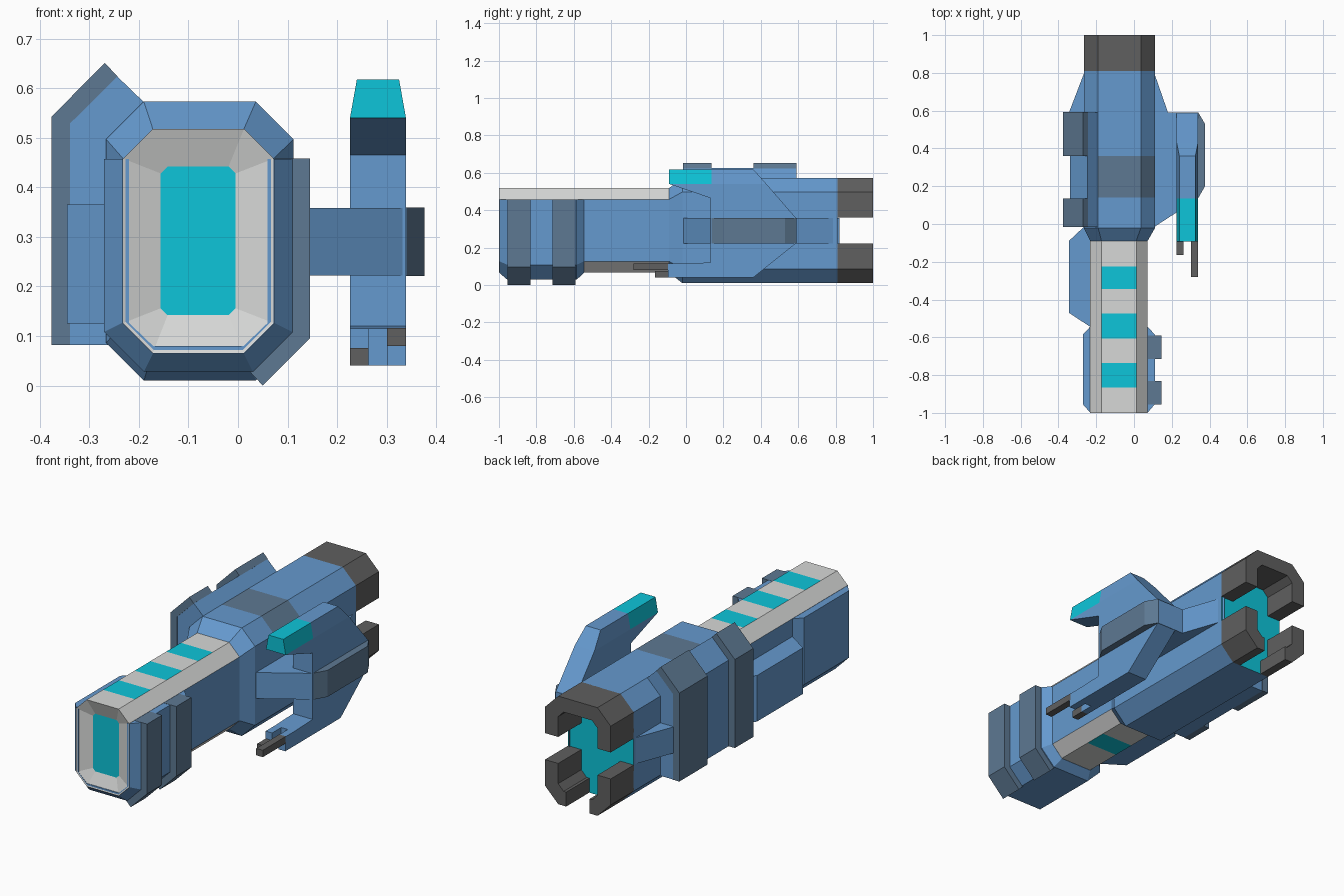
import bpy, bmesh
from mathutils import Vector

if "Cube" in bpy.data.objects:
    bpy.data.objects.remove(bpy.data.objects["Cube"])

def mat(name, rgb):
    m = bpy.data.materials.new(name)
    m.diffuse_color = (*rgb, 1)
    m.use_nodes = True
    m.node_tree.nodes["Principled BSDF"].inputs["Base Color"].default_value = m.diffuse_color
    return m

BLUE = mat("blue", (0.13, 0.32, 0.62))
SLATE = mat("slate", (0.11, 0.19, 0.29))
WHITE = mat("pale grey", (0.68, 0.69, 0.68))
CYAN = mat("cyan", (0.004, 0.56, 0.70))
DARK = mat("dark grey", (0.115, 0.115, 0.115))

def loft(name, rings, mats, rule=None):
    """Skin a list of equal-sized rings of 3D points and cap the ends."""
    bm = bmesh.new()
    vs = [[bm.verts.new(p) for p in r] for r in rings]
    n = len(rings[0])
    for a, b in zip(vs, vs[1:]):
        for i in range(n):
            bm.faces.new((a[i], a[(i + 1) % n], b[(i + 1) % n], b[i]))
    bm.faces.new(vs[0])
    bm.faces.new(vs[-1])
    bmesh.ops.recalc_face_normals(bm, faces=bm.faces)
    if rule:
        for f in bm.faces:
            f.normal_update()
            f.material_index = rule(f.calc_center_median(), f.normal)
    me = bpy.data.meshes.new(name)
    bm.to_mesh(me)
    bm.free()
    for m in mats:
        me.materials.append(m)
    ob = bpy.data.objects.new(name, me)
    bpy.context.collection.objects.link(ob)
    return ob

def prism(name, pts, axis, a, b, m):
    """Extrude a 2D profile along an axis (remaining axes in xyz order)."""
    def place(p, t):
        q = list(p)
        q.insert(axis, t)
        return Vector(q)
    return loft(name, [[place(p, t) for p in pts] for t in (a, b)], [m])

def box(name, x0, x1, y0, y1, z0, z1, m):
    return prism(name, [(x0, y0), (x1, y0), (x1, y1), (x0, y1)], 2, z0, z1, m)

def octa(y, x0, x1, z0, z1, c):
    return [(x, y, z) for x, z in (
        (x0 + c, z0), (x1 - c, z0), (x1, z0 + c), (x1, z1 - c),
        (x1 - c, z1), (x0 + c, z1), (x0, z1 - c), (x0, z0 + c))]

def barrel_ring(y):
    return octa(y, -0.232, 0.072, 0.066, 0.518, 0.06)

def body_ring(y):
    return octa(y, -0.266, 0.112, 0.01, 0.573, 0.076)

# Front barrel with recessed muzzle and cut stripes
stripes = [(-0.865, -0.735), (-0.605, -0.475), (-0.345, -0.225)]
def barrel_rule(c, n):
    if c.y < -0.95:
        return 2 if n.y < -0.99 else 1
    on = [a < c.y < b for a, b in stripes]
    if (n.z > 0.9 and any(on)) or (n.z < -0.9 and on[2]):
        return 2
    return 1 if abs(n.z) > 0.5 else 0
ys = [-1, -0.94] + [y for s in stripes for y in s] + [0]
loft("barrel", [octa(-0.972, -0.156, -0.005, 0.142, 0.442, 0.014)] +
     [barrel_ring(y) for y in ys], [BLUE, WHITE, CYAN], barrel_rule)

# Main body with a slate band on top and a glowing rear wall
def body_rule(c, n):
    if n.y > 0.9:
        return 2
    return 1 if n.z > 0.5 and 0.14 < c.y < 0.36 else 0
loft("main_body", [barrel_ring(-0.09)] + [body_ring(y) for y in (-0.02, 0.14, 0.36, 0.81)],
     [BLUE, SLATE, CYAN], body_rule)

# Front casing wrapped under the barrel
def casing_ring(y, d):
    x0, x1, z0, c = -0.23 - d, 0.07 + d, 0.068 - d, 0.06 + d / 2
    return [(x0, y, 0.457), (x0, y, z0 + c), (x0 + c, y, z0),
            (x1 - c, y, z0), (x1, y, z0 + c), (x1, y, 0.457),
            (x1 - 0.01 - d, y, 0.457), (x1 - 0.01 - d, y, z0 + c),
            (x1 - c, y, z0 + 0.012 + d), (x0 + c, y, z0 + 0.012 + d),
            (x0 + 0.01 + d, y, z0 + c), (x0 + 0.01 + d, y, 0.457)]
loft("front_casing", [casing_ring(-0.998, 0.003), casing_ring(-0.955, 0.04),
                      casing_ring(-0.585, 0.04), casing_ring(-0.545, 0.003)], [BLUE])

# Clamps on the right of the casing
clamp = [(0.075, 0.458), (0.145, 0.458), (0.145, 0.095), (0.05, 0.0), (0.02, 0.032), (0.075, 0.12)]
for i, (a, b) in enumerate([(-0.955, -0.832), (-0.715, -0.59)]):
    prism(f"casing_clamp_{i}", clamp, 1, a, b, SLATE)

# Left side pod
prism("side_pod", [(-0.22, -0.552), (-0.345, -0.47), (-0.345, -0.09), (-0.265, -0.015), (-0.22, -0.015)],
      2, 0.125, 0.365, BLUE)

# Left shoulder armour with two slate bands
prism("shoulder_core", [(-0.34, 0.082), (-0.34, 0.53), (-0.245, 0.625), (-0.188, 0.57),
                        (-0.262, 0.495), (-0.262, 0.082)], 1, -0.015, 0.59, BLUE)
band = [(-0.376, 0.082), (-0.376, 0.543), (-0.269, 0.651), (-0.243, 0.624), (-0.339, 0.529), (-0.339, 0.082)]
for i, (a, b) in enumerate([(-0.017, 0.135), (0.36, 0.592)]):
    prism(f"shoulder_band_{i}", band, 1, a, b, SLATE)
prism("left_wedge", [(-0.26, 0.81), (-0.345, 0.588), (-0.26, 0.588)], 2, 0.222, 0.358, BLUE)

# Rear prongs: top arch and two lower corners
prism("rear_arch", [(0.112, 0.36), (0.112, 0.497), (0.036, 0.573), (-0.19, 0.573), (-0.266, 0.497),
                    (-0.266, 0.36), (-0.19, 0.36), (-0.19, 0.466), (-0.159, 0.498), (0.005, 0.498),
                    (0.036, 0.466), (0.036, 0.36)], 1, 0.808, 1.0, DARK)
corner = [(0.112, 0.222), (0.112, 0.086), (0.036, 0.01), (-0.01, 0.01), (-0.01, 0.085),
          (0.005, 0.085), (0.036, 0.117), (0.036, 0.222)]
prism("rear_prong_right", corner, 1, 0.808, 1.0, DARK)
prism("rear_prong_left", [(-0.154 - x, z) for x, z in corner], 1, 0.808, 1.0, DARK)

# Right arm with slate end cap
prism("right_arm", [(0.1, 0.82), (0.18, 0.59), (0.34, 0.59), (0.34, 0.135), (0.1, -0.02)],
      2, 0.222, 0.358, BLUE)
prism("arm_cap", [(0.339, 0.592), (0.376, 0.53), (0.376, 0.2), (0.339, 0.135)], 2, 0.221, 0.359, SLATE)

# Right wing plate, top fin and glowing fin tip
prism("wing_plate", [(-0.09, 0.54), (0.13, 0.465), (0.13, 0.12), (-0.02, 0.115), (-0.02, 0.04), (0.36, 0.04),
                     (0.588, 0.222), (0.588, 0.358), (0.43, 0.54)], 0, 0.226, 0.339, BLUE)
def fin_ring(yb, yt):
    return [(0.226, yb, 0.54), (0.339, yb, 0.54), (0.325, yt, 0.618), (0.24, yt, 0.618)]
loft("fin_tip", [fin_ring(-0.092, -0.092), fin_ring(0.135, 0.135)], [CYAN])
loft("fin_base", [fin_ring(0.135, 0.135), fin_ring(0.43, 0.36)], [BLUE])

# Twin small guns under the wing
for side, x0, x1, tip, z0 in [("inner", 0.226, 0.263, -0.165, 0.04), ("outer", 0.301, 0.339, -0.28, 0.08)]:
    box(f"gun_holder_{side}", x0, x1, -0.095, 0.0, 0.04, 0.115, BLUE)
    box(f"gun_barrel_{side}", x0, x1, tip, -0.09, z0, z0 + 0.036, DARK)
